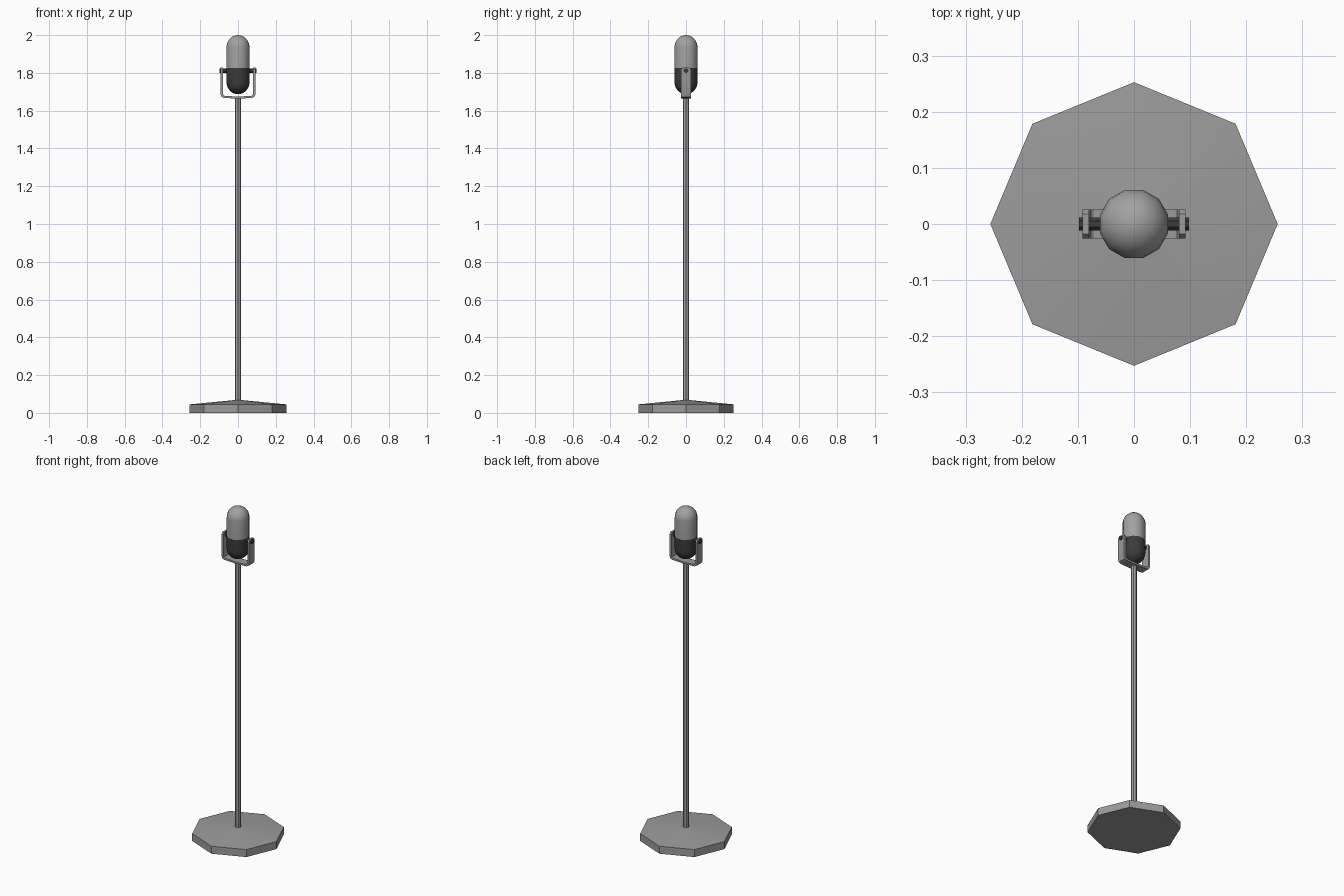
import bpy, bmesh, math

if "Cube" in bpy.data.objects:
    bpy.data.objects.remove(bpy.data.objects["Cube"])


def material(name, value):
    m = bpy.data.materials.new(name)
    m.diffuse_color = (value, value, value, 1)
    m.use_nodes = True
    m.node_tree.nodes["Principled BSDF"].inputs["Base Color"].default_value = m.diffuse_color
    return m


METAL = material("grey metal", 0.33)
GRILLE = material("light grey grille", 0.36)
DARK = material("dark grey plastic", 0.045)


def finish(name, bm, mat, angle):
    bmesh.ops.remove_doubles(bm, verts=bm.verts, dist=1e-5)
    bmesh.ops.recalc_face_normals(bm, faces=bm.faces)
    me = bpy.data.meshes.new(name)
    bm.to_mesh(me)
    bm.free()
    me.materials.append(mat)
    ob = bpy.data.objects.new(name, me)
    bpy.context.collection.objects.link(ob)
    bpy.ops.object.select_all(action='DESELECT')
    ob.select_set(True)
    bpy.context.view_layer.objects.active = ob
    bpy.ops.object.shade_smooth_by_angle(angle=math.radians(angle))
    return ob


def lathe(name, profile, sides, mat, angle=35, start=0.0):
    """Spin a (radius, height) profile around the z axis."""
    bm = bmesh.new()
    rings = []
    for r, z in profile:
        rings.append([bm.verts.new((r * math.cos(start + math.tau * i / sides),
                                    r * math.sin(start + math.tau * i / sides), z))
                      for i in range(sides)] if r else [bm.verts.new((0, 0, z))])
    for a, b in zip(rings, rings[1:]):
        for i in range(sides):
            j = (i + 1) % sides
            quad = [a[i % len(a)], a[j % len(a)], b[j % len(b)], b[i % len(b)]]
            bm.faces.new(list(dict.fromkeys(quad)))
    for ring in (rings[0], rings[-1]):
        if len(ring) > 2:
            bm.faces.new(ring)
    return finish(name, bm, mat, angle)


# Octagonal foot with a shallow cone on top
base = lathe("base", [(0, 0), (0.256, 0), (0.256, 0.045), (0.017, 0.068), (0, 0.068)], 8, METAL)
base.scale.y = 0.987

# Straight pole
lathe("pole", [(0.017, 0.06), (0.017, 1.668)], 8, METAL, 30)

# Capsule head: light upper grille and dark lower body
R, SPLIT, STEPS = 0.063, 1.825, 6
arc = [math.pi / 2 * i / STEPS for i in range(STEPS + 1)]
upper = [(R, SPLIT)] + [(R * math.cos(a) if a < 1.57 else 0, 2 - R + R * math.sin(a)) for a in arc]
lower = [(R, SPLIT)] + [(R * math.cos(a) if a < 1.57 else 0, 1.687 + R - R * math.sin(a)) for a in arc]
lathe("head_grille", upper, 12, GRILLE, 40, math.pi / 12)
lathe("head_body", lower, 12, DARK, 40, math.pi / 12)

# U-shaped yoke: a flat strip with chamfered lower corners and tapered arm tips
half = [(0.0, 1.664), (0.075, 1.667), (0.087, 1.673), (0.092, 1.686), (0.092, 1.817), (0.092, 1.828)]
inner = [(0.0, 1.675), (0.071, 1.678), (0.077, 1.682), (0.080, 1.690), (0.080, 1.817), (0.080, 1.828)]
widths = [0.026] * 5 + [0.018]
bm = bmesh.new()
for s in (-1, 1):
    sections = [[bm.verts.new((s * x, y, z)) for (x, z), y in ((o, -w), (o, w), (n, w), (n, -w))]
                for o, n, w in zip(half, inner, widths)]
    for a, b in zip(sections, sections[1:]):
        for i in range(4):
            j = (i + 1) % 4
            bm.faces.new((a[i], a[j], b[j], b[i]))
    bm.faces.new(sections[-1])
finish("yoke", bm, METAL, 30)

# Pivot bolts joining the yoke arms to the head
for side, s in (("left", -1), ("right", 1)):
    bolt = lathe(side + "_bolt", [(0.013, 0.055), (0.013, 0.098)], 8, DARK, 30, math.pi / 8)
    bolt.rotation_euler.y = s * math.pi / 2
    bolt.location.z = 1.812
